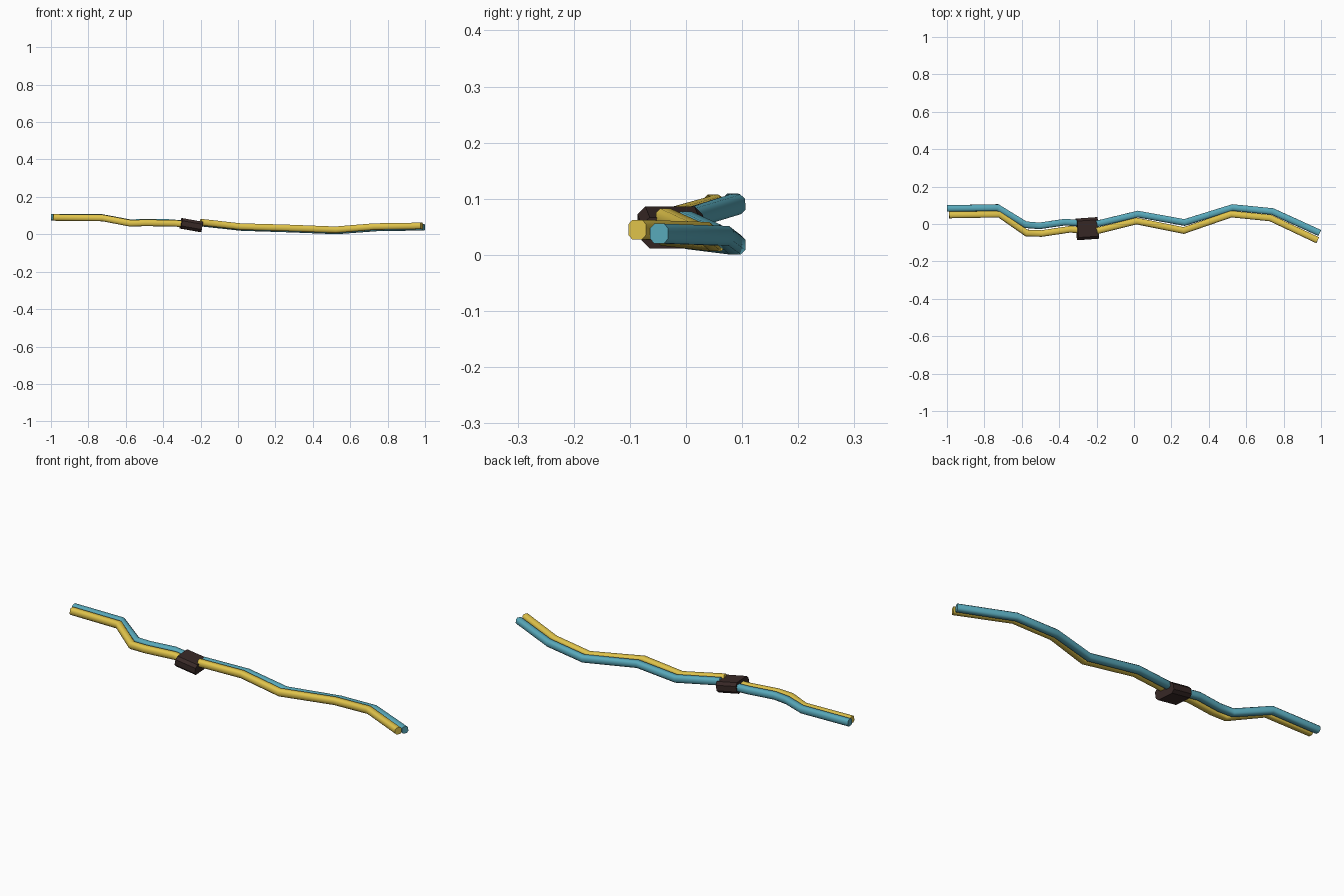
import bpy
from math import radians
from mathutils import Vector, Euler

if "Cube" in bpy.data.objects:
    bpy.data.objects.remove(bpy.data.objects["Cube"])


def material(name, rgb):
    m = bpy.data.materials.new(name)
    m.diffuse_color = (*rgb, 1)
    m.use_nodes = True
    m.node_tree.nodes["Principled BSDF"].inputs["Base Color"].default_value = m.diffuse_color
    return m


TEAL = material("teal", (0.10, 0.40, 0.50))
YELLOW = material("yellow", (0.75, 0.55, 0.07))
DARK = material("dark_brown", (0.04, 0.022, 0.02))


def chamfered(w, h, c):
    """Rectangle outline with cut corners, half width w, half height h."""
    return [(w, c - h), (w, h - c), (w - c, h), (c - w, h),
            (-w, h - c), (-w, c - h), (c - w, -h), (w - c, -h)]


def sweep(name, path, profile, mat, smooth=True):
    """Sweep a profile along a path with mitred bends and closed ends."""
    pts = [Vector(p) for p in path]
    verts, faces = [], []
    n, last = len(profile), len(pts) - 1
    for i, p in enumerate(pts):
        a = (pts[max(i, 1)] - pts[max(i, 1) - 1]).normalized()
        j = min(i, last - 1)
        b = (pts[j + 1] - pts[j]).normalized()
        t = (a + b).normalized()
        side = Vector((0, 0, 1)).cross(t).normalized()
        up = t.cross(side)
        miter = 1 / max(t.dot(a), 0.5)
        verts += [p + side * u * miter + up * v for u, v in profile]
    for i in range(last):
        for k in range(n):
            q = (k + 1) % n
            faces.append((i * n + k, i * n + q, (i + 1) * n + q, (i + 1) * n + k))
    faces.append(tuple(range(n))[::-1])
    faces.append(tuple(last * n + k for k in range(n)))
    me = bpy.data.meshes.new(name)
    me.from_pydata(verts, [], faces)
    me.materials.append(mat)
    ob = bpy.data.objects.new(name, me)
    bpy.context.collection.objects.link(ob)
    if smooth:
        bpy.ops.object.select_all(action='DESELECT')
        ob.select_set(True)
        bpy.context.view_layer.objects.active = ob
        bpy.ops.object.shade_smooth_by_angle(angle=radians(50))
    return ob


wire = chamfered(0.0175, 0.0175, 0.008)

# Left pair of wires, running into the connector
sweep("teal_wire_left", [
    (-1.0, 0.083, 0.092), (-0.73, 0.088, 0.090), (-0.58, -0.004, 0.062),
    (-0.505, -0.010, 0.064), (-0.37, 0.010, 0.063), (-0.27, 0.003, 0.055)], wire, TEAL)
sweep("yellow_wire_left", [
    (-0.988, 0.048, 0.090), (-0.72, 0.053, 0.087), (-0.575, -0.048, 0.059),
    (-0.495, -0.051, 0.061), (-0.34, -0.028, 0.059), (-0.27, -0.035, 0.053)], wire, YELLOW)

# Right pair of wires, starting at the connector's far edge
sweep("teal_wire_right", [
    (-0.20, 0.000, 0.060), (0.02, 0.053, 0.036), (0.27, 0.008, 0.028),
    (0.527, 0.088, 0.018), (0.74, 0.067, 0.034), (0.993, -0.048, 0.038)], wire, TEAL)
sweep("yellow_wire_right", [
    (-0.20, -0.037, 0.065), (0.013, 0.016, 0.041), (0.265, -0.035, 0.034),
    (0.52, 0.053, 0.024), (0.73, 0.032, 0.041), (0.982, -0.087, 0.045)], wire, YELLOW)

# Connector block joining the wires
block = sweep("connector", [(-0.056, 0, 0), (0.056, 0, 0)],
              chamfered(0.058, 0.028, 0.014), DARK, smooth=False)
block.location = (-0.25, -0.025, 0.049)
block.rotation_euler = Euler((0, radians(10), radians(4)))
